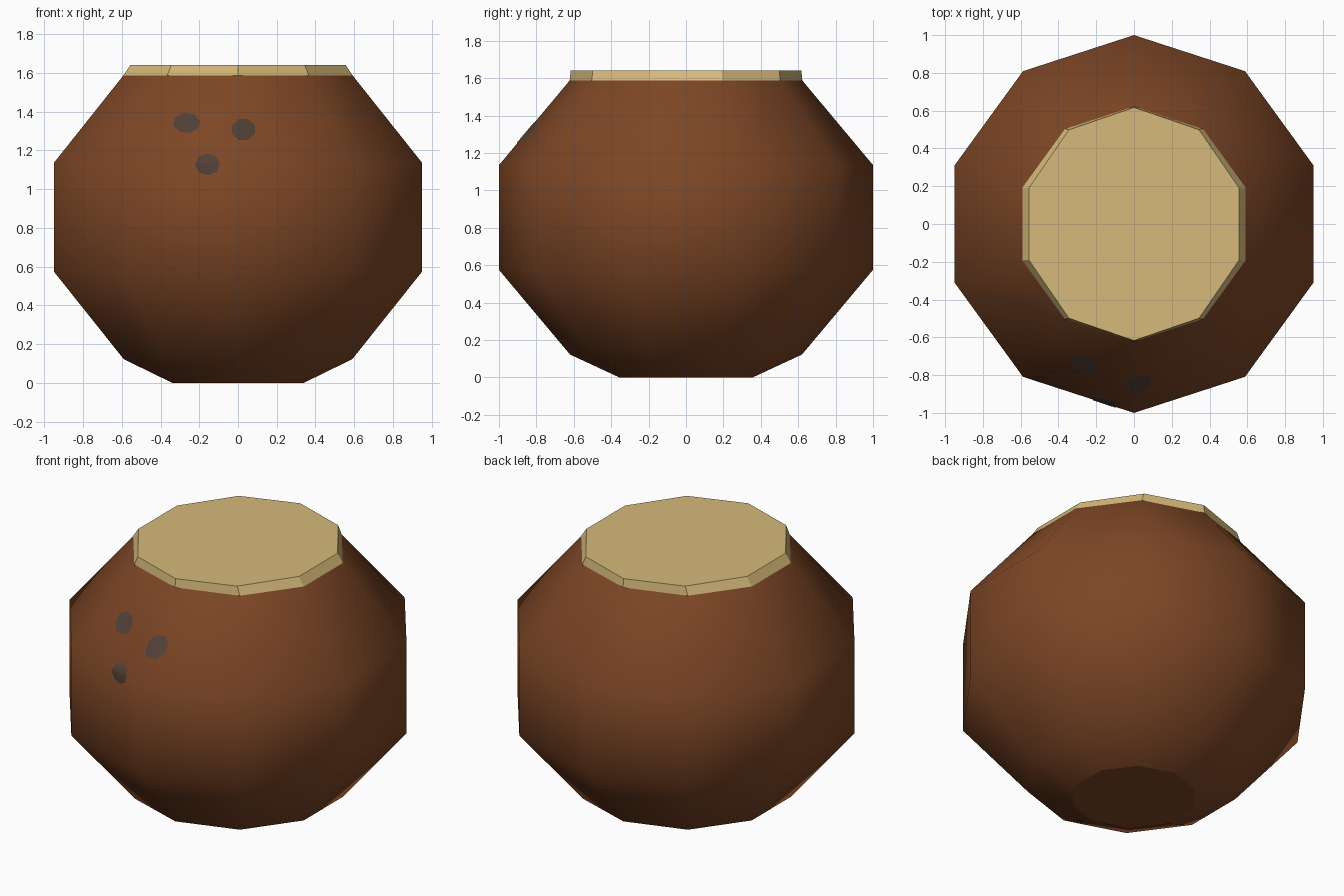
import bpy, bmesh, math

if "Cube" in bpy.data.objects:
    bpy.data.objects.remove(bpy.data.objects["Cube"])

SIDES = 10
# (radius, height) profile of the husk
PROFILE = [(0.357, 0.0), (0.62, 0.122), (1.0, 0.575), (1.0, 1.135), (0.622, 1.587)]


def material(name, rgb):
    m = bpy.data.materials.new(name)
    m.diffuse_color = (*rgb, 1)
    m.use_nodes = True
    m.node_tree.nodes["Principled BSDF"].inputs["Base Color"].default_value = m.diffuse_color
    return m


def finish(bm, name, mat):
    me = bpy.data.meshes.new(name)
    bm.to_mesh(me)
    bm.free()
    me.materials.append(mat)
    ob = bpy.data.objects.new(name, me)
    bpy.context.collection.objects.link(ob)
    return ob


def ring(bm, r, z, sx=1.0):
    angles = [math.tau * i / SIDES - math.pi / 2 for i in range(SIDES)]
    return [bm.verts.new((r * math.cos(a) * sx, r * math.sin(a), z)) for a in angles]


def bridge(bm, a, b, smooth):
    for i in range(SIDES):
        j = (i + 1) % SIDES
        bm.faces.new((a[i], a[j], b[j], b[i])).smooth = smooth


brown = material("husk brown", (0.205, 0.062, 0.019))
cream = material("flesh cream", (0.68, 0.49, 0.20))
grey = material("spot grey", (0.083, 0.05, 0.039))

# husk: smooth-shaded lathe with a flat base
bm = bmesh.new()
rings = [ring(bm, r, z) for r, z in PROFILE]
for a, b in zip(rings, rings[1:]):
    bridge(bm, a, b, True)
bm.faces.new(rings[0][::-1])
finish(bm, "husk", brown)

# cut top: shallow cap, narrowed only across x
bm = bmesh.new()
low = ring(bm, 0.622, 1.587)
high = ring(bm, 0.617, 1.64, 0.948)
bridge(bm, low, high, False)
bm.faces.new(high)
finish(bm, "cut_top", cream)


# spots: thin plates laid over the front facets
def front_y(x, z):
    (r0, z0), (r1, z1) = PROFILE[3], PROFILE[4]
    r = r0 + (r1 - r0) * max(0, z - z0) / (z1 - z0)
    return -(r - math.tan(math.pi / SIDES) * abs(x)) - 0.004


def spot(name, cx, cz, rx, rz, turn):
    bm = bmesh.new()
    vs = []
    for i in range(8):
        a = math.tau * i / 8 + turn
        vs.append(bm.verts.new((cx + rx * math.cos(a), 0, cz + rz * math.sin(a))))
    bm.faces.new(vs)
    # split along the husk's edges so the plate can fold over them
    for co, no in (((0, 0, 0), (1, 0, 0)), ((0, 0, PROFILE[3][1]), (0, 0, 1))):
        bmesh.ops.bisect_plane(bm, geom=bm.verts[:] + bm.edges[:] + bm.faces[:],
                               plane_co=co, plane_no=no)
    for v in bm.verts:
        v.co.y = front_y(v.co.x, v.co.z)
    for f in bm.faces:
        f.smooth = True
    finish(bm, name, grey)


spot("spot_left", -0.266, 1.342, 0.071, 0.053, 0.2)
spot("spot_right", 0.028, 1.308, 0.064, 0.058, 0.4)
spot("spot_lower", -0.158, 1.128, 0.065, 0.056, 0.1)
